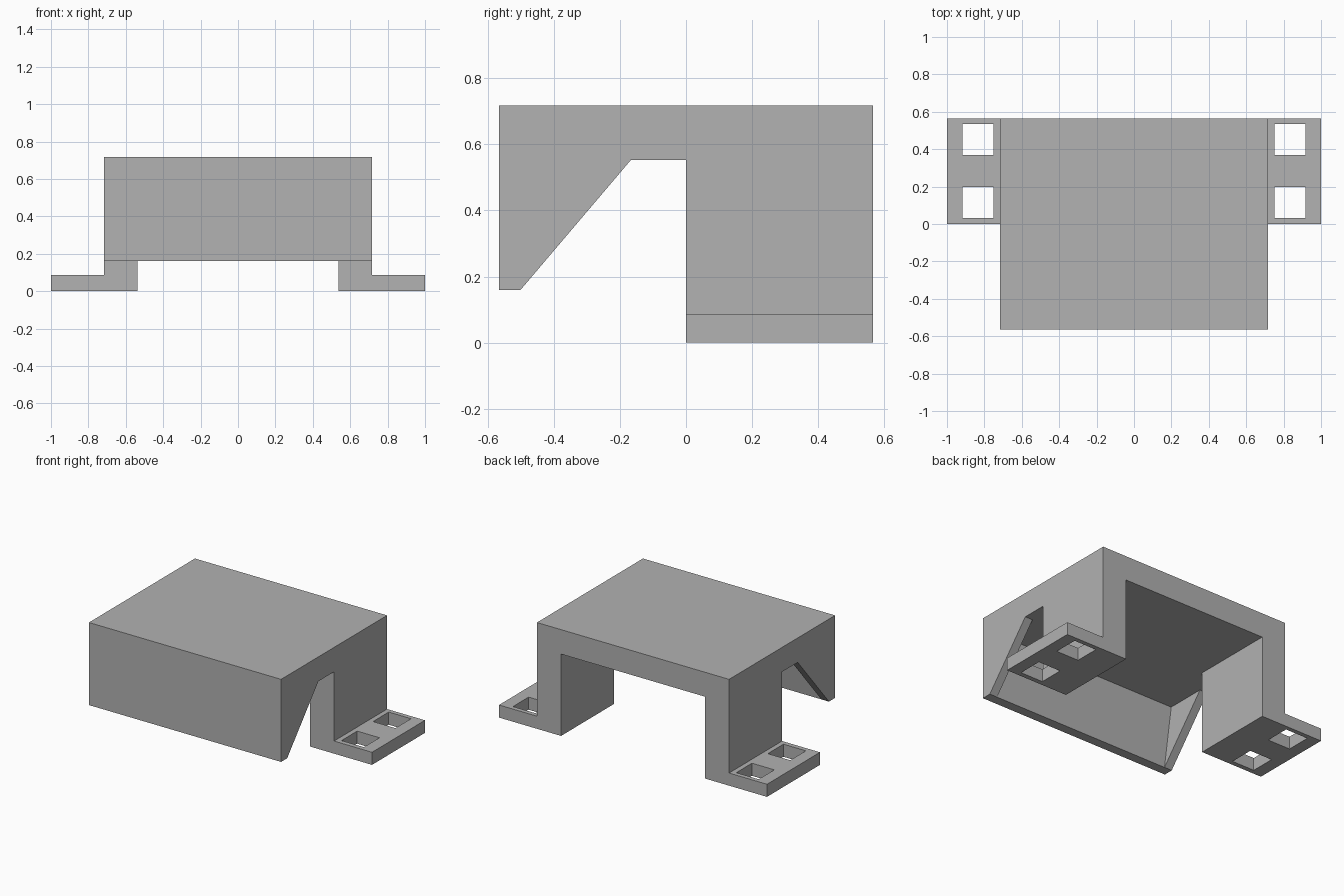
import bpy
import bmesh
from mathutils import Vector

cube = bpy.data.objects.get("Cube")
if cube:
    bpy.data.objects.remove(cube, do_unlink=True)

grey = bpy.data.materials.new("plain_grey")
grey.use_nodes = True
grey.diffuse_color = (0.445, 0.445, 0.445, 1)
grey.node_tree.nodes["Principled BSDF"].inputs["Base Color"].default_value = grey.diffuse_color

HALF_W, DEPTH = 0.717, 0.565
TOP, CEILING, LIP, FOOT = 0.717, 0.552, 0.16, 0.085


def prism(name, points, direction):
    """Extrude a closed loop of 3D points into a solid."""
    bm = bmesh.new()
    face = bm.faces.new([bm.verts.new(p) for p in points])
    new = bmesh.ops.extrude_face_region(bm, geom=[face])["geom"]
    verts = [v for v in new if isinstance(v, bmesh.types.BMVert)]
    bmesh.ops.translate(bm, verts=verts, vec=Vector(direction))
    bmesh.ops.recalc_face_normals(bm, faces=bm.faces)
    mesh = bpy.data.meshes.new(name)
    bm.to_mesh(mesh)
    bm.free()
    mesh.materials.append(grey)
    obj = bpy.data.objects.new(name, mesh)
    bpy.context.collection.objects.link(obj)
    return obj


def combine(target, tool, operation):
    """Apply a boolean and discard the tool object."""
    mod = target.modifiers.new(operation, 'BOOLEAN')
    mod.operation, mod.solver, mod.object = operation, 'EXACT', tool
    tool.hide_render = True
    bpy.context.view_layer.objects.active = target
    bpy.ops.object.modifier_apply(modifier=mod.name)
    bpy.data.objects.remove(tool, do_unlink=True)


# Hood: side profile with the slanted cheeks, run across the width
side = [(-DEPTH, LIP), (-0.5, LIP), (-0.167, CEILING), (DEPTH, CEILING),
        (DEPTH, TOP), (-DEPTH, TOP)]
bracket = prism("mounting_bracket", [(-HALF_W, y, z) for y, z in side], (2 * HALF_W, 0, 0))

# Hollow between the cheeks, behind the leaning front wall
inner = 0.66
hollow = [(-0.516, 0.06), (-0.437, CEILING), (-0.1, CEILING), (-0.1, 0.06)]
combine(bracket, prism("hollow_cutter", [(-inner, y, z) for y, z in hollow],
                       (2 * inner, 0, 0)), 'DIFFERENCE')

# Rear arch: legs, feet and roof in one mirrored profile
half = [(0.537, CEILING), (0.537, 0), (1, 0), (1, FOOT), (HALF_W, FOOT), (HALF_W, TOP)]
arch = half + [(-x, z) for x, z in reversed(half)]
combine(bracket, prism("rear_arch", [(x, 0, z) for x, z in arch], (0, DEPTH, 0)), 'UNION')

# Two square bolt holes through each foot
for sign in (-1, 1):
    for y0 in (0.032, 0.368):
        square = [(0.75, y0), (0.917, y0), (0.917, y0 + 0.167), (0.75, y0 + 0.167)]
        combine(bracket, prism("hole_cutter", [(sign * x, y, -0.1) for x, y in square],
                               (0, 0, 0.3)), 'DIFFERENCE')

# Merge coplanar faces into clean flat panels
bm = bmesh.new()
bm.from_mesh(bracket.data)
bmesh.ops.remove_doubles(bm, verts=bm.verts, dist=0.0005)
bmesh.ops.dissolve_limit(bm, angle_limit=0.01, verts=bm.verts, edges=bm.edges)
bmesh.ops.recalc_face_normals(bm, faces=bm.faces)
for face in bm.faces:
    face.smooth = False
bm.to_mesh(bracket.data)
bm.free()
